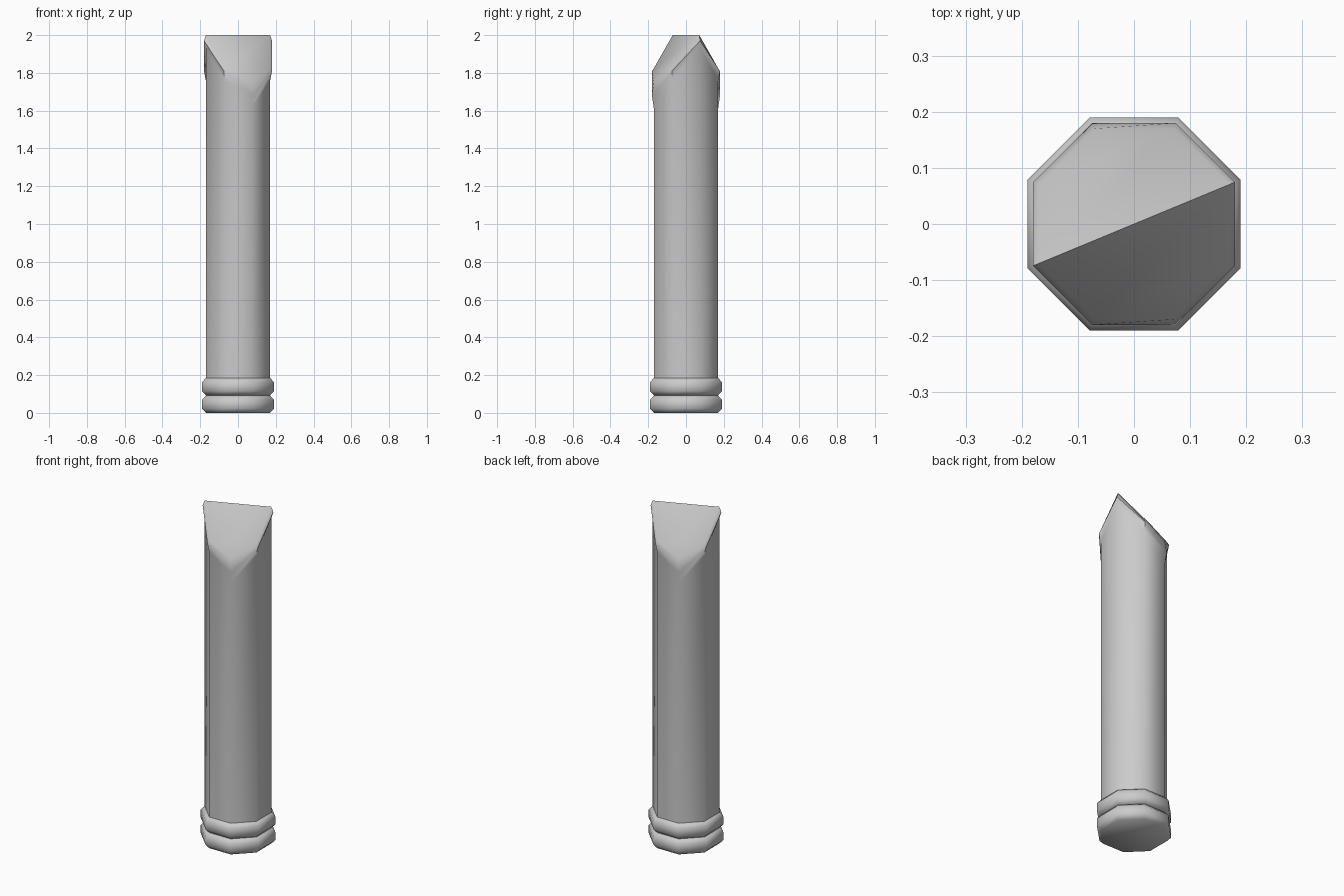
import bpy, bmesh
from math import radians, cos, sin, pi

cube = bpy.data.objects.get("Cube")
if cube:
    bpy.data.objects.remove(cube, do_unlink=True)

mat = bpy.data.materials.new("plain_grey")
mat.use_nodes = True
grey = (0.6, 0.6, 0.6, 1)
mat.diffuse_color = grey
mat.node_tree.nodes["Principled BSDF"].inputs["Base Color"].default_value = grey

SIDES = 8


def octagon(bm, apothem, heights):
    """One ring of verts; corner 0 is a ridge end, heights run ridge, corner, tip, corner."""
    r = apothem / cos(pi / SIDES)
    ring = []
    for i in range(SIDES):
        a = 2 * pi * i / SIDES + pi / SIDES
        ring.append(bm.verts.new((r * cos(a), r * sin(a), heights[i % len(heights)])))
    return ring


def loft(name, profile, cap_top):
    bm = bmesh.new()
    rings = [octagon(bm, a, h) for a, h in profile]
    for low, high in zip(rings, rings[1:]):
        for i in range(SIDES):
            j = (i + 1) % SIDES
            bm.faces.new((low[i], low[j], high[j], high[i]))
    bm.faces.new(reversed(rings[0]))
    cap_top(bm, rings[-1])
    mesh = bpy.data.meshes.new(name)
    bm.to_mesh(mesh)
    bm.free()
    mesh.materials.append(mat)
    obj = bpy.data.objects.new(name, mesh)
    bpy.context.collection.objects.link(obj)
    bpy.ops.object.select_all(action="DESELECT")
    obj.select_set(True)
    bpy.context.view_layer.objects.active = obj
    bpy.ops.object.shade_smooth_by_angle(angle=radians(50))
    return obj


def flat_cap(bm, ring):
    bm.faces.new(ring)


def wedge_cap(bm, ring):
    # two sloping faces that meet on the ridge
    bm.faces.new(ring[0:5])
    bm.faces.new(ring[4:] + ring[:1])


# Shaft with a raised lip below the wedge-cut top
loft("shaft", [
    (0.17, [0.09]),
    (0.17, [1.94, 1.76, 1.61, 1.76]),
    (0.18, [1.97, 1.81, 1.68, 1.81]),
    (0.17, [2.0, 1.825, 1.752, 1.825]),
], wedge_cap)

# Two chamfered bands at the foot
for name, z in (("lower_band", 0.0), ("upper_band", 0.093)):
    loft(name, [
        (0.17, [z]),
        (0.19, [z + 0.022]),
        (0.19, [z + 0.07]),
        (0.17, [z + 0.092]),
    ], flat_cap)
